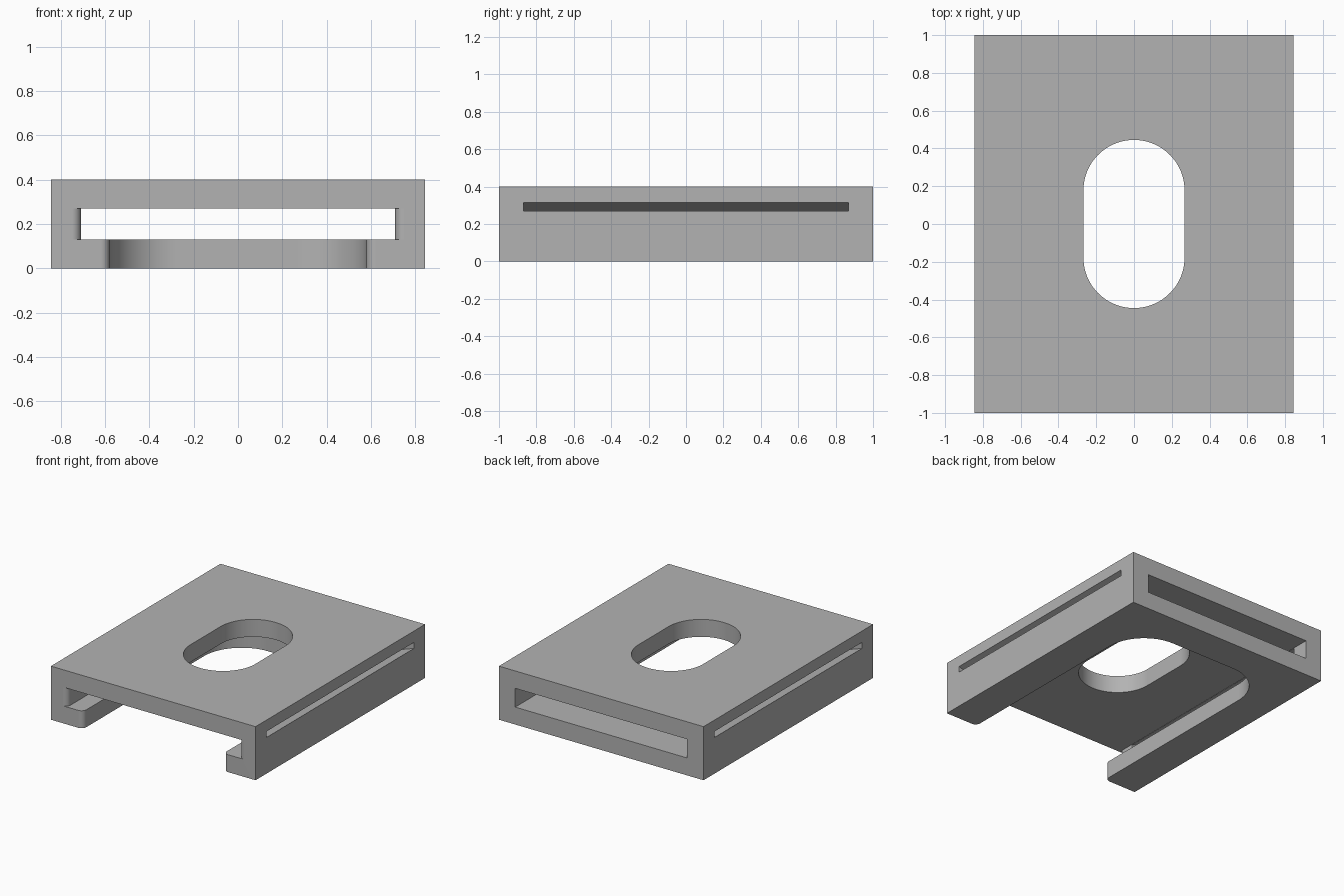
import bpy, bmesh, math
from mathutils import Vector

cube = bpy.data.objects.get("Cube")
if cube:
    bpy.data.objects.remove(cube)

HALF_W, HALF_L, HEIGHT = 0.845, 1.0, 0.4
FLOOR, CEILING = 0.13, 0.27
CAVITY_W, MOUTH_W = 0.71, 0.58

grey = bpy.data.materials.new("mid grey")
grey.use_nodes = True
colour = (0.45, 0.45, 0.45, 1)
grey.diffuse_color = colour
grey.node_tree.nodes["Principled BSDF"].inputs["Base Color"].default_value = colour


def prism(name, outline, sweep):
    """Closed outline of 3D points, swept along a vector into a solid."""
    bm = bmesh.new()
    face = bm.faces.new([bm.verts.new(p) for p in outline])
    swept = bmesh.ops.extrude_face_region(bm, geom=[face])["geom"]
    bmesh.ops.translate(bm, vec=Vector(sweep),
                        verts=[v for v in swept if isinstance(v, bmesh.types.BMVert)])
    bmesh.ops.recalc_face_normals(bm, faces=bm.faces)
    mesh = bpy.data.meshes.new(name)
    bm.to_mesh(mesh)
    bm.free()
    mesh.materials.append(grey)
    obj = bpy.data.objects.new(name, mesh)
    bpy.context.collection.objects.link(obj)
    return obj


def arc(cx, cy, r, start, end, steps=16):
    angles = [math.radians(start + (end - start) * i / steps) for i in range(steps + 1)]
    return [(cx + r * math.cos(a), cy + r * math.sin(a)) for a in angles]


def at_height(points, z):
    return [(x, y, z) for x, y in points]


def mirrored(half):
    """Complete a right-hand outline with its mirror image in x."""
    return half + [(-x, y) for x, y in reversed(half)]


def front_lip(w, r=0.04):
    """Rounded entry edge at the front of an opening of half width w."""
    return [(w + r, -HALF_L - 0.1)] + arc(w + r, -HALF_L + r, r, 270, 180, 12)


def cut(body, cutter):
    cutter.hide_render = True
    mod = body.modifiers.new("cut", "BOOLEAN")
    mod.operation = "DIFFERENCE"
    mod.solver = "EXACT"
    mod.object = cutter
    bpy.context.view_layer.objects.active = body
    bpy.ops.object.modifier_apply(modifier=mod.name)
    bpy.data.objects.remove(cutter)


# Solid block
block = mirrored([(HALF_W, -HALF_L), (HALF_W, HALF_L)])
body = prism("slotted_holder", at_height(block, 0), (0, 0, HEIGHT))

# Flat channel running from front to back
channel = mirrored(front_lip(CAVITY_W) + [(CAVITY_W, HALF_L + 0.1)])
cut(body, prism("channel_cutter", at_height(channel, FLOOR), (0, 0, CEILING - FLOOR)))

# U-shaped mouth in the floor, open at the front
corner = 0.31
mouth = mirrored(front_lip(MOUTH_W) + arc(MOUTH_W - corner, 0.74 - corner, corner, 0, 90))
cut(body, prism("mouth_cutter", at_height(mouth, -0.1), (0, 0, 0.3)))

# Rounded window through the top
window = mirrored(arc(0, -0.177, 0.268, -88, 0, 20) + arc(0, 0.177, 0.268, 0, 88, 20))
cut(body, prism("window_cutter", at_height(window, 0.2), (0, 0, 0.4)))

# Sloping slots through both side walls
for side in (1, -1):
    slope, thick = 0.35, 0.045
    inner, outer = CAVITY_W - 0.05, HALF_W + 0.05
    low, high = [CEILING + slope * (x - HALF_W) for x in (inner, outer)]
    section = [(inner, low), (outer, high), (outer, high + thick), (inner, low + thick)]
    cut(body, prism("side_slot_cutter", [(side * x, -0.87, z) for x, z in section],
                    (0, 1.74, 0)))

# Smooth curves with sharp edges
bpy.ops.object.select_all(action="DESELECT")
body.select_set(True)
bpy.context.view_layer.objects.active = body
bpy.ops.object.shade_smooth_by_angle(angle=math.radians(30))
weighted = body.modifiers.new("weighted_normals", "WEIGHTED_NORMAL")
weighted.keep_sharp = True
